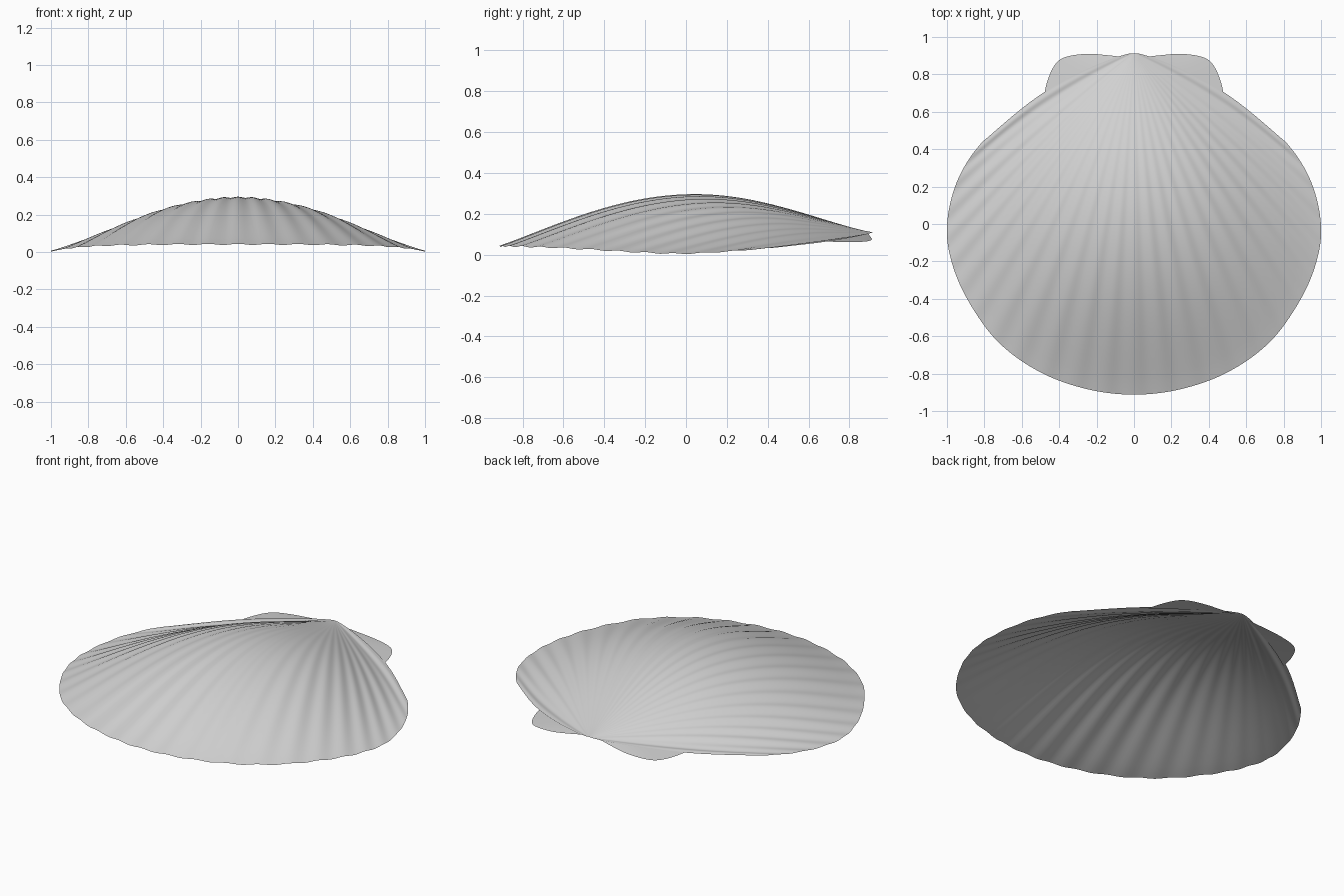
import bpy
import bmesh
import math
from mathutils import Vector

cube = bpy.data.objects.get("Cube")
if cube:
    bpy.data.objects.remove(cube, do_unlink=True)

shell_grey = bpy.data.materials.new("shell_grey")
shell_grey.use_nodes = True
GREY = (0.65, 0.65, 0.65, 1)
shell_grey.diffuse_color = GREY
shell_grey.node_tree.nodes["Principled BSDF"].inputs["Base Color"].default_value = GREY

HINGE = Vector((0, 0.912, 0.11))
RIBS = 25
# Half of the rim, from the middle of the front round to the shoulder
RIM = [Vector(p) for p in (
    (0, -0.912, 0.041), (0.25, -0.883, 0.041), (0.5, -0.793, 0.039),
    (0.72, -0.637, 0.034), (0.875, -0.43, 0.023), (0.97, -0.22, 0.011),
    (1, -0.01, 0.005), (0.945, 0.23, 0.018), (0.81, 0.44, 0.036))]


def smooth_path(points, s):
    """Point at fraction s of a Catmull-Rom curve, ends keeping their curvature."""
    f = s * (len(points) - 1)
    i = min(int(f), len(points) - 2)
    f -= i
    b, c = points[i], points[i + 1]
    a = points[i - 1] if i else 3 * (b - c) + points[i + 2]
    d = points[i + 2] if i + 2 < len(points) else 3 * (c - b) + a
    return b + 0.5 * f * (c - a + f * (2 * a - 5 * b + 4 * c - d + f * (3 * (b - c) + d - a)))


def shell_point(u, t):
    """u runs across the fan from -1 to 1, t from the hinge to the rim."""
    side = abs(u)
    rim = smooth_path(RIM, side)
    rim.x = math.copysign(rim.x, u)
    p = HINGE.lerp(rim, t)
    arch = max(0, math.sin(math.pi * t))
    # Sides of the fan bow outwards near the hinge
    bow = 0.066 * arch ** (0.68 if t < 0.5 else 1.1) * side ** 4
    p.x += math.copysign(0.3 * bow, u)
    p.y += 0.95 * bow
    # Domed body, steeper towards the hinge sides
    dome = max(0, math.cos(side * math.pi / 2)) ** 1.6
    p.z += 0.217 * dome * arch ** (1.2 if t < 0.5 else 1.08)
    # Shallow groove along each shoulder
    p.z -= 0.009 * arch * math.exp(-((side - 0.89) / 0.05) ** 2)
    # Radiating ribs, fading towards the hinge and the shoulders
    swell = (0.003 + 0.0045 * arch) * t ** 1.3 * (1 - 0.6 * side ** 4)
    p.z += swell * math.cos(math.pi * RIBS * u)
    return p


def grid_object(name, rows):
    bm = bmesh.new()
    verts = [[bm.verts.new(p) for p in row] for row in rows]
    for r0, r1 in zip(verts, verts[1:]):
        for k in range(len(r0) - 1):
            bm.faces.new((r0[k], r0[k + 1], r1[k + 1], r1[k]))
    bmesh.ops.remove_doubles(bm, verts=bm.verts, dist=0.0001)
    bm.normal_update()
    bmesh.ops.reverse_faces(bm, faces=[f for f in bm.faces if f.normal.z < 0])
    mesh = bpy.data.meshes.new(name)
    bm.to_mesh(mesh)
    bm.free()
    mesh.materials.append(shell_grey)
    obj = bpy.data.objects.new(name, mesh)
    bpy.context.collection.objects.link(obj)
    bpy.ops.object.select_all(action='DESELECT')
    obj.select_set(True)
    bpy.context.view_layer.objects.active = obj
    bpy.ops.object.shade_smooth_by_angle(angle=math.radians(60))


# Ribbed fan, one thin sheet
COLS, ROWS = RIBS * 8, 40
fan = [[shell_point(2 * c / COLS - 1, r / ROWS) for c in range(COLS + 1)]
       for r in range(ROWS + 1)]
grid_object("shell_fan", fan)

# Ears beside the hinge, spanning from the fan edge to a rounded outline
EAR = [Vector(p) for p in (
    (0.08, 0.895, 0.098), (0.16, 0.904, 0.086), (0.25, 0.91, 0.075), (0.355, 0.896, 0.067),
    (0.415, 0.862, 0.063), (0.456, 0.785, 0.062), (0.48, 0.69, 0.064))]
STEPS = 24
for name, side in (("left_ear", 1), ("right_ear", -1)):
    inner = [shell_point(1, 0.05 + 0.52 * k / STEPS) - Vector((0.01, 0.012, 0.002))
             for k in range(STEPS + 1)]
    outer = [smooth_path(EAR, k / STEPS) for k in range(STEPS + 1)]
    rows = []
    for j in range(7):
        row = [a.lerp(b, j / 6) for a, b in zip(inner, outer)]
        rows.append([Vector((side * p.x, p.y, p.z)) for p in row])
    grid_object(name, rows)
